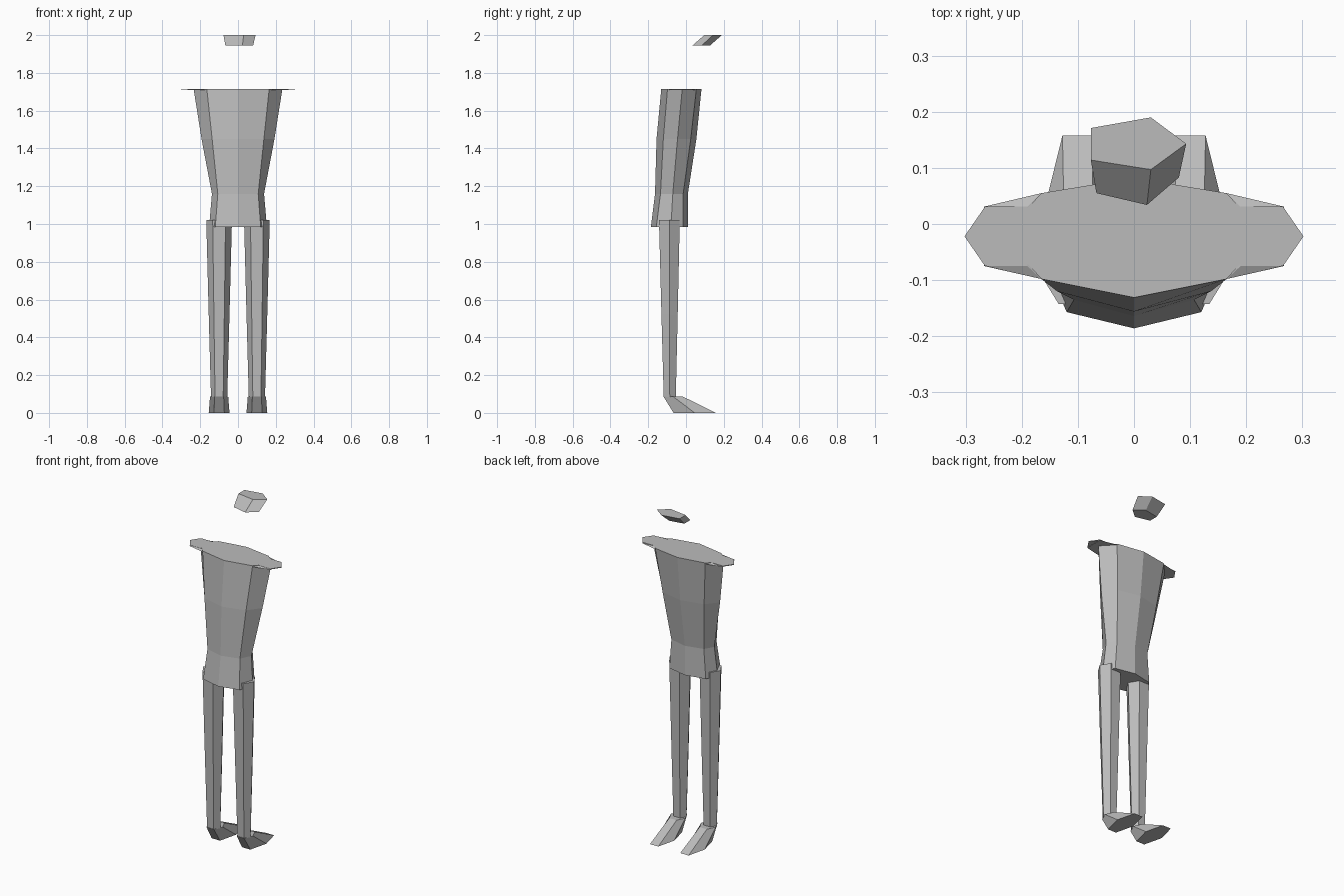
import bpy
import bmesh
import math

if "Cube" in bpy.data.objects:
    bpy.data.objects.remove(bpy.data.objects["Cube"])

grey = bpy.data.materials.new("plain grey")
grey.diffuse_color = (0.5, 0.5, 0.5, 1)
grey.use_nodes = True
grey.node_tree.nodes["Principled BSDF"].inputs["Base Color"].default_value = grey.diffuse_color


def loft(name, rings):
    """Skin a stack of equal-length point rings and cap both ends."""
    bm = bmesh.new()
    loops = [[bm.verts.new(p) for p in ring] for ring in rings]
    n = len(loops[0])
    for a, b in zip(loops, loops[1:]):
        for i in range(n):
            j = (i + 1) % n
            bm.faces.new((a[i], a[j], b[j], b[i]))
    bm.faces.new(loops[0][::-1])
    bm.faces.new(loops[-1])
    bmesh.ops.recalc_face_normals(bm, faces=bm.faces)
    mesh = bpy.data.meshes.new(name)
    bm.to_mesh(mesh)
    bm.free()
    mesh.materials.append(grey)
    obj = bpy.data.objects.new(name, mesh)
    bpy.context.collection.objects.link(obj)
    return obj


def hexagon(cx, cy, rx, ry, z):
    """Six-sided ring with points on the x axis; ry is the half depth."""
    k = ry / math.sin(math.pi / 3)
    return [(cx + rx * math.cos(i * math.pi / 3),
             cy + k * math.sin(i * math.pi / 3), z) for i in range(6)]


def flat(points, z):
    return [(x, y, z) for x, y in points]


def torso_ring(z, front, corner, side, rear, back):
    """Symmetric eight-sided ring given by its right-hand points."""
    right = [corner, side, rear]
    left = [(-x, y) for x, y in reversed(right)]
    return flat([(0, front)] + right + [(0, back)] + left, z)


# Torso
loft("torso", [
    torso_ring(0.985, -0.186, (0.12, -0.157), (0.153, -0.08), (0.12, -0.015), 0.01),
    torso_ring(1.16, -0.164, (0.107, -0.135), (0.138, -0.07), (0.107, -0.015), 0.01),
    torso_ring(1.45, -0.156, (0.137, -0.12), (0.193, -0.045), (0.137, 0.025), 0.055),
    torso_ring(1.715, -0.131, (0.165, -0.098), (0.235, -0.02), (0.165, 0.055), 0.082),
])

# Head fragment, a slanted five-sided block
loft("head", [
    flat([(-0.067, 0.055), (0.023, 0.034), (0.08, 0.083), (0.023, 0.127), (-0.067, 0.111)], 1.945),
    flat([(-0.077, 0.114), (0.03, 0.097), (0.093, 0.143), (0.03, 0.19), (-0.077, 0.171)], 2.0),
])

for s, label in ((1, "right"), (-1, "left")):
    # Flat shoulder end and the thin web joining it to the torso
    loft(label + "_shoulder", [hexagon(s * 0.229, -0.022, 0.073, 0.053, z) for z in (1.711, 1.715)])
    loft(label + "_shoulder_web", [
        flat([(s * 0.165, -0.098), (s * 0.267, -0.075), (s * 0.267, 0.031), (s * 0.165, 0.055)], 1.709),
        flat([(s * 0.19, -0.075), (s * 0.266, -0.074), (s * 0.266, 0.03), (s * 0.19, 0.031)], 1.714),
    ])
    # Leg with a knee ring
    loft(label + "_leg", [
        hexagon(s * 0.1, -0.086, 0.043, 0.032, 0.085),
        hexagon(s * 0.1, -0.087, 0.055, 0.043, 0.52),
        hexagon(s * 0.1, -0.088, 0.068, 0.055, 1.02),
    ])
    # Foot, spreading from the ankle to a long sole
    loft(label + "_foot", [
        hexagon(s * 0.1, 0.046, 0.055, 0.112, 0.0),
        hexagon(s * 0.1, -0.07, 0.048, 0.05, 0.088),
    ])
